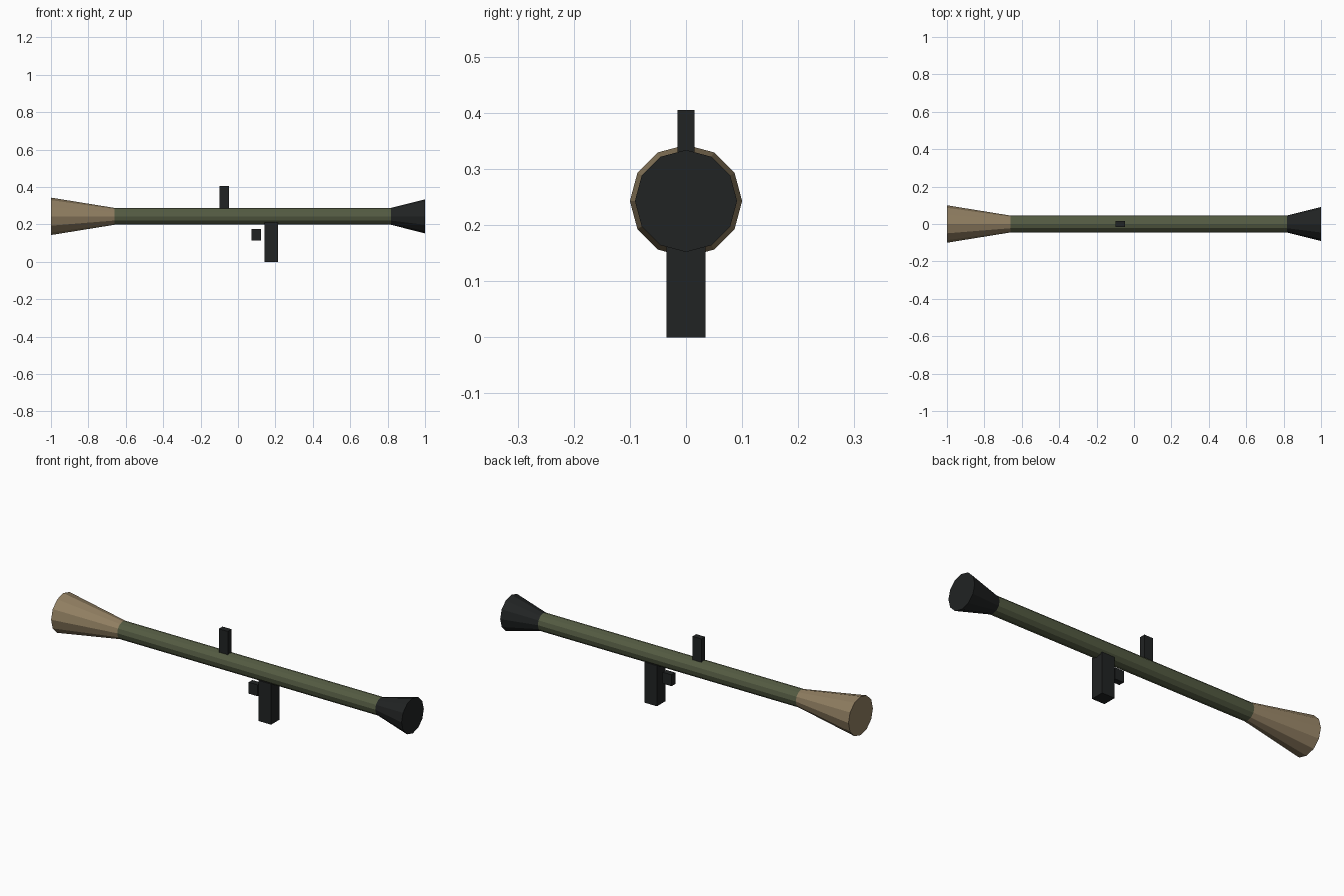
import bpy, bmesh
from math import pi
from mathutils import Matrix, Vector

if "Cube" in bpy.data.objects:
    bpy.data.objects.remove(bpy.data.objects["Cube"])

AXIS_Z = 0.243   # height of the barrel axis
TUBE_R = 0.045


def material(name, rgb):
    m = bpy.data.materials.new(name)
    m.diffuse_color = (*rgb, 1)
    m.use_nodes = True
    m.node_tree.nodes["Principled BSDF"].inputs["Base Color"].default_value = m.diffuse_color
    return m


OLIVE = material("olive_paint", (0.088, 0.105, 0.055))
TAN = material("tan_wood", (0.28, 0.21, 0.12))
BLACK = material("black_metal", (0.015, 0.017, 0.017))


def finish(name, bm, mat):
    me = bpy.data.meshes.new(name)
    bm.to_mesh(me)
    bm.free()
    me.materials.append(mat)
    bpy.context.collection.objects.link(bpy.data.objects.new(name, me))


def barrel_section(name, x0, x1, r0, r1, mat):
    """Closed 12-sided section along x, radius r0 at x0 and r1 at x1."""
    bm = bmesh.new()
    place = Matrix.Translation(((x0 + x1) / 2, 0, AXIS_Z)) @ Matrix.Rotation(pi / 2, 4, 'Y')
    bmesh.ops.create_cone(bm, cap_ends=True, segments=12, radius1=r0, radius2=r1,
                          depth=x1 - x0, matrix=place)
    finish(name, bm, mat)


def block(name, x0, x1, width, z0, z1, mat):
    """Box centred on y = 0."""
    bm = bmesh.new()
    place = Matrix.Translation(((x0 + x1) / 2, 0, (z0 + z1) / 2)) @ \
        Matrix.Diagonal(Vector((x1 - x0, width, z1 - z0, 1)))
    bmesh.ops.create_cube(bm, size=1, matrix=place)
    finish(name, bm, mat)


# Barrel with its flared ends
barrel_section("launch_tube", -0.66, 0.817, TUBE_R, TUBE_R, OLIVE)
barrel_section("rear_flare", -1.0, -0.66, 0.10, TUBE_R, TAN)
barrel_section("front_flare", 0.817, 1.0, TUBE_R, 0.091, BLACK)

# Grip, trigger and sight
block("grip", 0.142, 0.214, 0.07, 0.0, 0.21, BLACK)
block("trigger", 0.072, 0.123, 0.03, 0.115, 0.174, BLACK)
block("sight", -0.099, -0.048, 0.03, 0.275, 0.405, BLACK)
